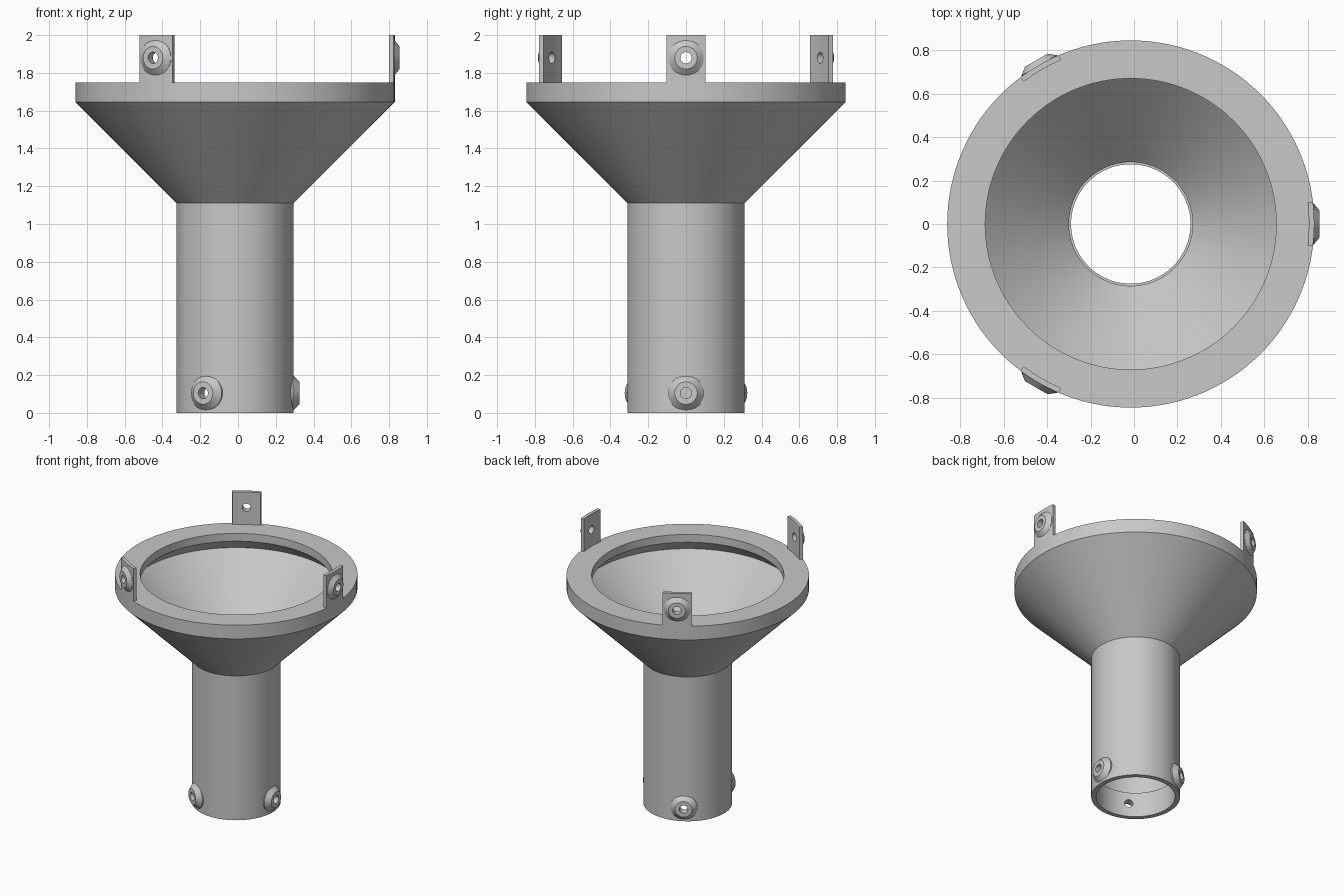
import bpy, bmesh, math
from mathutils import Matrix

if "Cube" in bpy.data.objects:
    bpy.data.objects.remove(bpy.data.objects["Cube"])

CX = -0.015                      # axis of the funnel
ANGLES = [math.radians(a) for a in (0, 120, 240)]

grey = bpy.data.materials.new("light_grey")
grey.diffuse_color = (0.58, 0.58, 0.58, 1)
grey.use_nodes = True
grey.node_tree.nodes["Principled BSDF"].inputs["Base Color"].default_value = grey.diffuse_color


def finish(name, bm, matrix=Matrix.Identity(4)):
    """Turn a bmesh into a placed object."""
    bmesh.ops.recalc_face_normals(bm, faces=bm.faces)
    bmesh.ops.transform(bm, matrix=Matrix.Translation((CX, 0, 0)) @ matrix, verts=bm.verts)
    me = bpy.data.meshes.new(name)
    bm.to_mesh(me)
    bm.free()
    me.materials.append(grey)
    ob = bpy.data.objects.new(name, me)
    bpy.context.collection.objects.link(ob)
    return ob


def lathe(profile, steps):
    """Closed (radius, z) profile spun around z."""
    bm = bmesh.new()
    rings = []
    for i in range(steps):
        a = 2 * math.pi * i / steps
        rings.append([bm.verts.new((r * math.cos(a), r * math.sin(a), z)) for r, z in profile])
    n = len(profile)
    for i in range(steps):
        a, b = rings[i], rings[(i + 1) % steps]
        for j in range(n):
            k = (j + 1) % n
            bm.faces.new((a[j], b[j], b[k], a[k]))
    return bm


def outward(angle, z):
    """Local z becomes the radial direction at the given angle and height."""
    return (Matrix.Translation((0, 0, z)) @ Matrix.Rotation(angle, 4, 'Z')
            @ Matrix.Rotation(math.pi / 2, 4, 'Y'))


def drill(ob, angle, z, radius):
    """Cut a radial screw hole."""
    bm = bmesh.new()
    bmesh.ops.create_cone(bm, cap_ends=True, segments=32, radius1=0.03, radius2=0.03, depth=0.2,
                          matrix=Matrix.Translation((0, 0, radius)))
    cutter = finish("hole_cutter", bm, outward(angle, z))
    cutter.hide_render = True
    mod = ob.modifiers.new("hole", 'BOOLEAN')
    mod.operation, mod.solver, mod.object = 'DIFFERENCE', 'EXACT', cutter
    bpy.context.view_layer.objects.active = ob
    bpy.ops.object.modifier_apply(modifier=mod.name)
    bpy.data.objects.remove(cutter)


def smooth(ob):
    bpy.ops.object.select_all(action='DESELECT')
    ob.select_set(True)
    bpy.context.view_layer.objects.active = ob
    bpy.ops.object.shade_smooth_by_angle(angle=math.radians(25))


# funnel body: stepped tube, cone and rim with an undercut lip
body = finish("funnel_body", lathe([
    (0.275, 0), (0.31, 0), (0.31, 1.11), (0.845, 1.645), (0.845, 1.75), (0.67, 1.75),
    (0.67, 1.69), (0.7625, 1.5975), (0.285, 1.12), (0.285, 0.19), (0.275, 0.19)], 120))
for a in ANGLES:
    drill(body, a, 0.105, 0.29)
smooth(body)

# curved mounting tabs on the rim
HALF = math.asin(0.102 / 0.845)
for n, a in enumerate(ANGLES):
    bm = bmesh.new()
    outline = []
    for r, sign in ((0.845, 1), (0.82, -1)):
        for i in range(-4, 5):
            t = a + sign * HALF * i / 4
            outline.append(bm.verts.new((r * math.cos(t), r * math.sin(t), 1.75)))
    base = bm.faces.new(outline)
    top = bmesh.ops.extrude_face_region(bm, geom=[base], use_keep_orig=True)
    bmesh.ops.translate(bm, vec=(0, 0, 0.25),
                        verts=[v for v in top["geom"] if isinstance(v, bmesh.types.BMVert)])
    tab = finish(f"rim_tab_{n + 1}", bm)
    drill(tab, a, 1.88, 0.83)
    smooth(tab)

# tapered screw bosses on the tabs and around the tube foot
for part, z, start, face, end in (("tab_boss", 1.88, 0.83, 0.843, 0.87),
                                  ("foot_boss", 0.105, 0.285, 0.305, 0.34)):
    for n, a in enumerate(ANGLES):
        boss = finish(f"{part}_{n + 1}", lathe([
            (0.03, start), (0.094, start), (0.094, face), (0.06, end), (0.03, end)], 32),
            outward(a, z))
        smooth(boss)
